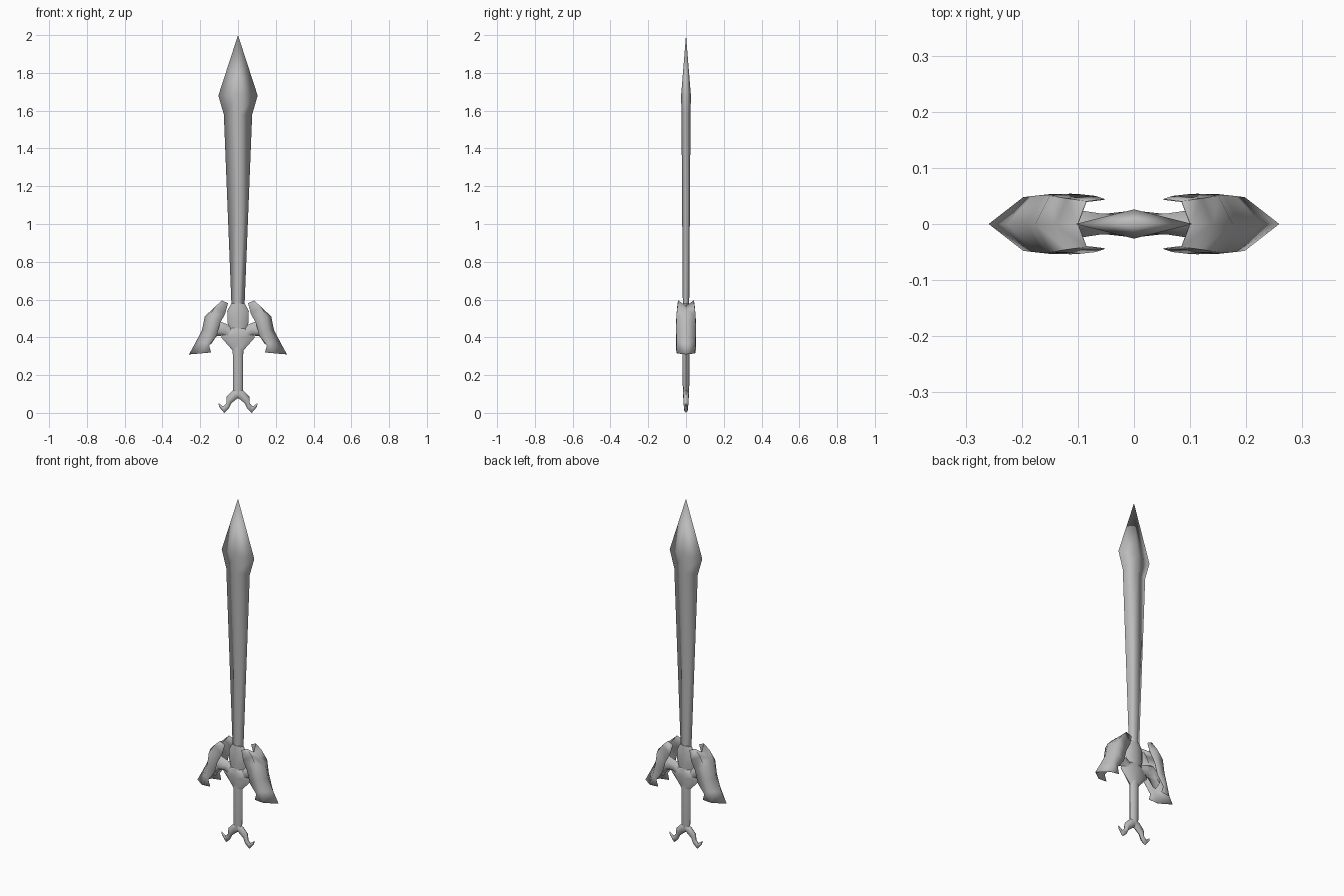
import bpy, bmesh, math

if "Cube" in bpy.data.objects:
    bpy.data.objects.remove(bpy.data.objects["Cube"], do_unlink=True)

steel = bpy.data.materials.new("grey steel")
steel.use_nodes = True
STEEL = (0.5, 0.5, 0.5, 1)
steel.diffuse_color = STEEL
steel.node_tree.nodes["Principled BSDF"].inputs["Base Color"].default_value = STEEL


def skin(name, rings, closed, angle):
    """Bridge consecutive rings of points into one smooth object."""
    bm = bmesh.new()
    rows = [[bm.verts.new(p) for p in ring] for ring in rings]
    n = len(rows[0])
    for low, high in zip(rows, rows[1:]):
        for i in range(n if closed else n - 1):
            j = (i + 1) % n
            bm.faces.new((low[i], low[j], high[j], high[i]))
    if closed:
        bm.faces.new(rows[0])
        bm.faces.new(rows[-1])
    bmesh.ops.remove_doubles(bm, verts=bm.verts, dist=0.0005)
    bmesh.ops.recalc_face_normals(bm, faces=bm.faces)
    mesh = bpy.data.meshes.new(name)
    bm.to_mesh(mesh)
    bm.free()
    mesh.materials.append(steel)
    obj = bpy.data.objects.new(name, mesh)
    bpy.context.collection.objects.link(obj)
    bpy.ops.object.select_all(action="DESELECT")
    obj.select_set(True)
    bpy.context.view_layer.objects.active = obj
    bpy.ops.object.shade_smooth_by_angle(angle=math.radians(angle))
    return obj


def loft(name, sections, sides, side=1, angle=60):
    """Each section: two edge points in the xz plane and a half depth."""
    rings = []
    for (ax, az), (bx, bz), depth in sections:
        ring = []
        for i in range(sides):
            t = math.tau * i / sides
            c = (1 + math.cos(t)) / 2
            ring.append((side * (ax + (bx - ax) * c), depth * math.sin(t), az + (bz - az) * c))
        rings.append(ring)
    return skin(name, rings, True, angle)


def column(name, rows, sides, angle=60):
    """Upright loft from rows of height, half width and half depth."""
    return loft(name, [((-w, z), (w, z), d) for z, w, d in rows], sides, angle=angle)


# Blade with a flared spear tip
column("blade", [(0.5, 0.033, 0.016), (0.58, 0.035, 0.017), (1.58, 0.075, 0.024),
                 (1.68, 0.104, 0.026), (2.0, 0, 0)], 4, angle=175)

# Rounded collar, pointed guard centre and slim grip
column("collar", [(0.44, 0.045, 0.02), (0.48, 0.056, 0.022), (0.54, 0.057, 0.022),
                  (0.58, 0.035, 0.018)], 8)
column("guard_centre", [(0.33, 0.028, 0.018), (0.4, 0.09, 0.024), (0.425, 0.075, 0.024),
                        (0.45, 0.045, 0.02)], 8)
column("grip", [(0.09, 0.02, 0.014), (0.125, 0.027, 0.017), (0.36, 0.028, 0.02)], 8)

# Wing stations: ridge x, z; shoulder x, z, y; inner edge x, z, y
STATIONS = [
    ((0.1, 0.565), (0.085, 0.595, 0.04), (0.053, 0.58, 0.044)),
    ((0.14, 0.542), (0.12, 0.562, 0.045), (0.068, 0.525, 0.049)),
    ((0.175, 0.51), (0.15, 0.515, 0.05), (0.095, 0.475, 0.052)),
    ((0.19, 0.437), (0.16, 0.44, 0.051), (0.112, 0.41, 0.053)),
    ((0.225, 0.37), (0.18, 0.375, 0.049), (0.153, 0.357, 0.052)),
    ((0.258, 0.31), (0.197, 0.315, 0.047), (0.143, 0.32, 0.05)),
]

for label, s in (("left", 1), ("right", -1)):
    # Folded wing shell, open toward the collar
    rings = []
    for (rx, rz), (sx, sz, sy), (ix, iz, iy) in STATIONS:
        rings.append([(s * ix, -iy, iz), (s * sx, -sy, sz), (s * rx, 0, rz),
                      (s * sx, sy, sz), (s * ix, iy, iz)])
    wing = skin(label + "_wing", rings, False, 70)
    shell = wing.modifiers.new("thin shell", "SOLIDIFY")
    shell.thickness = 0.002
    shell.offset = 0

    # Arm joining the guard centre to the wing
    loft(label + "_wing_arm", [((0.03, 0.45), (0.05, 0.385), 0.02),
                               ((0.055, 0.468), (0.08, 0.41), 0.022),
                               ((0.105, 0.488), (0.115, 0.405), 0.03),
                               ((0.165, 0.45), (0.145, 0.36), 0.03)], 6, s)

    # Curled pommel prong
    loft(label + "_pommel_prong", [((0.0, 0.14), (0.0, 0.078), 0.016),
                                   ((0.028, 0.118), (0.012, 0.07), 0.017),
                                   ((0.06, 0.085), (0.036, 0.05), 0.015),
                                   ((0.062, 0.05), (0.05, 0.022), 0.013),
                                   ((0.078, 0.034), (0.073, 0), 0.01),
                                   ((0.104, 0.052), (0.1, 0.032), 0.004)], 6, s)
